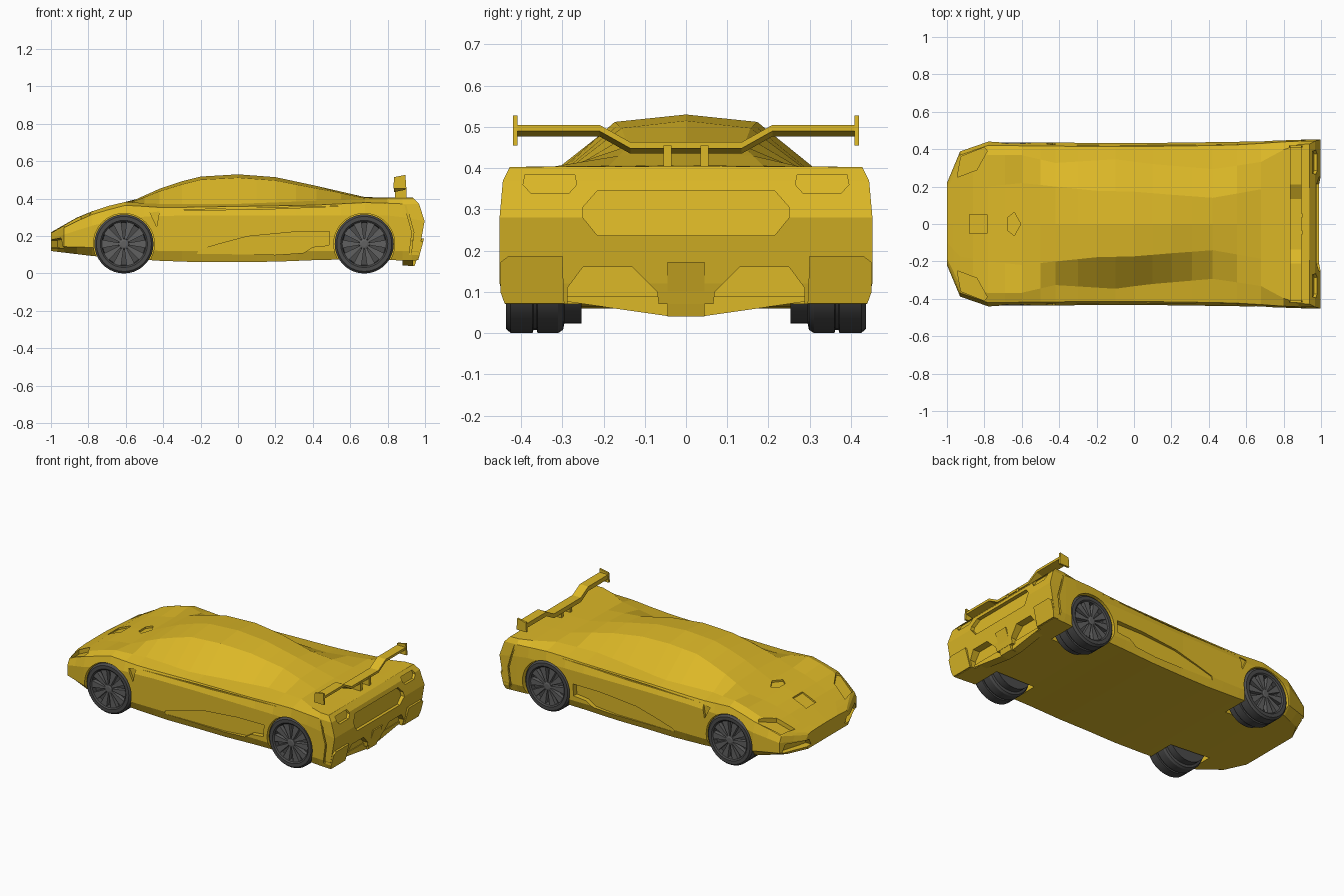
import bpy, bmesh, math
from mathutils import Matrix

if "Cube" in bpy.data.objects:
    bpy.data.objects.remove(bpy.data.objects["Cube"])


def material(name, rgb):
    m = bpy.data.materials.new(name)
    m.diffuse_color = (*rgb, 1)
    m.use_nodes = True
    m.node_tree.nodes["Principled BSDF"].inputs["Base Color"].default_value = m.diffuse_color
    return m


PAINT = material("paint", (0.72, 0.48, 0.02))
RUBBER = material("rubber", (0.07, 0.07, 0.07))
METAL = material("wheel_metal", (0.12, 0.12, 0.12))


def at(curve, x):
    """Piecewise linear lookup in a list of (position, value)."""
    if x <= curve[0][0]:
        return curve[0][1]
    for (a, p), (b, q) in zip(curve, curve[1:]):
        if x <= b:
            return p + (q - p) * (x - a) / (b - a)
    return curve[-1][1]


def finish(name, bm, mat):
    bmesh.ops.recalc_face_normals(bm, faces=bm.faces)
    mesh = bpy.data.meshes.new(name)
    bm.to_mesh(mesh)
    bm.free()
    mesh.materials.append(mat)
    ob = bpy.data.objects.new(name, mesh)
    bpy.context.collection.objects.link(ob)
    return ob


def prism(name, pts, near, far, axis, side=1, mat=PAINT):
    """Extrude an outline along an axis; near and far may be functions of (u, v)."""
    bm = bmesh.new()
    rows = []
    for d in (near, far):
        row = []
        for u, v in pts:
            w = d(u, v) if callable(d) else d
            x, y, z = {"x": (w, u, v), "y": (u, w, v), "z": (u, v, w)}[axis]
            row.append(bm.verts.new((x, y * side, z)))
        rows.append(row)
        bm.faces.new(row)
    n = len(pts)
    for i in range(n):
        j = (i + 1) % n
        bm.faces.new((rows[0][i], rows[0][j], rows[1][j], rows[1][i]))
    return finish(name, bm, mat)


def rect(a, b, c, d):
    return [(a, c), (b, c), (b, d), (a, d)]


# Body shape curves along the length
WIDTH = [(-1, .22), (-.93, .388), (-.78, .44), (-.4, .435), (0, .432), (.6, .44), (.93, .452)]
FLOOR = [(-1, .12), (-.75, .09), (-.42, .068), (-.2, .06), (.2, .063), (.5, .075), (.9, .07)]
FLOOR_INSET = [(-1, .02), (-.93, .07), (-.8, .05), (-.69, .025), (.8, .02), (.95, .014)]
LOWER = [(-1, .145), (-.8, .14), (-.4, .12), (1, .12)]
WAIST = [(-1, .185), (-.8, .25), (-.6, .30), (-.3, .31), (.85, .31), (.95, .28)]
SHOULDER = [(-1, .208), (-.86, .28), (-.78, .315), (-.61, .365), (-.4, .352), (.4, .365), (.7, .38), (.93, .37)]
SHOULDER_INSET = [(-1, .02), (.5, .018), (.8, .008)]
FENDER = [(-1, .215), (-.86, .297), (-.75, .345), (-.61, .384), (-.45, .372), (0, .372), (.4, .388), (.7, .403), (.93, .403)]
FENDER_Y = [(-.6, .84), (-.42, .75), (-.1, .8), (.1, .74), (.42, .67), (.68, .75), (.85, .945)]
TOP = [(-1, .22), (-.86, .30), (-.75, .345), (-.6, .372), (-.37, .475), (-.2, .518), (0, .53),
       (.2, .515), (.42, .468), (.68, .408), (.93, .405)]
ROOF_Y = [(-.8, .45), (-.6, .5), (-.42, .46), (-.2, .41), (0, .40), (.2, .36), (.42, .32), (.68, .42), (1, .45)]
ROOF_DROP = [(-1, .001), (-.6, .003), (-.37, .016), (0, .018), (.2, .018), (.42, .014), (.68, .002), (1, .001)]
TAIL = [(.04, .94), (.07, .955), (.13, .972), (.2, .99), (.27, 1), (.31, .99), (.39, .962), (.405, .935)]
STATIONS = [-1, -.965, -.93, -.86, -.78, -.69, -.6, -.5, -.42, -.3, -.2, -.1, 0, .1, .2, .31, .42, .55, .68, .8, .88, .95]


def section(x):
    w, top = at(WIDTH, x), at(TOP, x)
    return [(w - at(FLOOR_INSET, x), at(FLOOR, x)), (w, at(LOWER, x)), (w, at(WAIST, x)),
            (w - at(SHOULDER_INSET, x), at(SHOULDER, x)), (w * at(FENDER_Y, x), at(FENDER, x)),
            (w * at(ROOF_Y, x), top - at(ROOF_DROP, x)), (0, top)]


bm = bmesh.new()
rings = []
for x in STATIONS:
    half = section(x)
    full = half + [(-y, z) for y, z in half[-2::-1]]
    rings.append([bm.verts.new((at(TAIL, z) if x == STATIONS[-1] else x, y, z)) for y, z in full])
n = len(rings[0])
for a, b in zip(rings, rings[1:]):
    for i in range(n):
        j = (i + 1) % n
        bm.faces.new((a[i], a[j], b[j], b[i]))
for r in (rings[0], rings[-1]):
    for k in range(5):
        bm.faces.new((r[k], r[k + 1], r[n - 2 - k], r[n - 1 - k]))
    bm.faces.new((r[5], r[6], r[7]))
body = finish("body", bm, PAINT)

# Cutters for arches, lamps, vents and intakes
WHEELS_X = (-.61, .675)
cutters = []


def cut(*args, **kw):
    cutters.append(prism("cutter", *args, **kw))


def below(curve, depth):
    return lambda x, y: at(curve, x) - depth


def tail(offset):
    return lambda y, z: at(TAIL, z) + offset


for s in (1, -1):
    for cx in WHEELS_X:
        arch = [(cx + .163 * math.cos(t * math.pi / 20), .158 + .163 * math.sin(t * math.pi / 20)) for t in range(40)]
        cut(arch, .24, .6, "y", s)
    # side scoop, deepening rearwards
    cut([(-.22, .105), (-.21, .125), (-.1, .158), (.05, .198), (.3, .222), (.49, .225), (.485, .15), (.40, .142),
         (.35, .11), (.2, .10)], lambda x, z: .427 - .022 * (x + .22) / .7, .6, "y", s)
    # fender vent, waist groove and rear bumper seam
    cut([(-.47, .325), (-.42, .332), (-.435, .25)], .42, .6, "y", s)
    cut([(-.40, .338), (.1, .342), (.6, .362), (.1, .35)], .41, .6, "y", s)
    cut([(.89, .365), (.90, .365), (.94, .22), (.925, .1), (.915, .1), (.93, .22)], .44, .6, "y", s)
    # headlamp and corner intake
    cut([(-.945, .25), (-.925, .36), (-.80, .41), (-.785, .39), (-.84, .29)], below(FENDER, .026), .6, "z", s)
    cut([(.17, .138), (.375, .135), (.35, .19), (.19, .177)],
        lambda y, z: -.965 + .42 * max(0, y - .22), -1.1, "x", s)
    # tail lamp and diffuser tunnel
    cut([(.265, .36), (.285, .338), (.375, .338), (.395, .36), (.39, .385), (.27, .385)], tail(-.018), 1.1, "x", s)
    cut([(.06, .02), (.07, .1), (.13, .16), (.25, .16), (.287, .11), (.287, .02)], .93, 1.1, "x", s)
# rear grille and bonnet hatches
cut([(-.25, .28), (-.215, .237), (.215, .237), (.25, .28), (.25, .305), (.215, .345), (-.215, .345), (-.25, .305)],
    tail(-.025), 1.1, "x")
cut(rect(-.88, -.785, -.05, .05), below(TOP, .01), .6, "z")
cut([(-.675, -.035), (-.675, .035), (-.64, .062), (-.605, 0), (-.64, -.062)], below(TOP, .012), .6, "z")

bpy.context.view_layer.objects.active = body
for c in cutters:
    c.hide_render = True
    mod = body.modifiers.new("cut", "BOOLEAN")
    mod.operation, mod.solver, mod.object = "DIFFERENCE", "EXACT", c
    bpy.ops.object.modifier_apply(modifier=mod.name)
    bpy.data.objects.remove(c)

# Diffuser wedge and centre fin
prism("diffuser", [(-.3, .09), (-.3, .078), (-.05, .042), (.05, .042), (.3, .078), (.3, .09)], .88, .935, "x")
prism("diffuser_fin", rect(-.045, .045, .04, .172), .91, tail(.004), "x")

# Rear spoiler, thicker underside at its leading edge
half = [(.41, .505), (.21, .505), (.135, .463)]
lower = [(y, z - .028) for y, z in half]
outline = half + [(-y, z) for y, z in half[::-1]] + [(-y, z) for y, z in lower] + lower[::-1]
blade = prism("spoiler_blade", outline, .835, .895, "x")
for v in blade.data.vertices[18:]:
    v.co.z += .013

for s in (1, -1):
    prism("spoiler_end_plate", [(.83, .455), (.9, .455), (.895, .527), (.835, .515)], .408, .42, "y", s)
    prism("spoiler_strut", rect(.84, .9, .39, .455), .035, .055, "y", s)
    prism("rear_corner_pod", [(.295, .072), (.44, .072), (.45, .1), (.45, .172), (.43, .187), (.30, .187)],
          .93, tail(.008), "x", s)


# Wheels: turned tyre, dished rim and ten spokes
def lathe(name, profile, mat, segs=36):
    bm = bmesh.new()
    rows = [[bm.verts.new((r * math.cos(t), y, r * math.sin(t)))
             for t in (2 * math.pi * i / segs for i in range(segs))] for y, r in profile]
    for a, b in zip(rows, rows[1:]):
        for i in range(segs):
            j = (i + 1) % segs
            bm.faces.new((a[i], a[j], b[j], b[i]))
    bm.faces.new(rows[0])
    bm.faces.new(rows[-1])
    return finish(name, bm, mat)


TYRE = [(.253, .135), (.295, .135), (.298, .15), (.31, .158), (.36, .158), (.362, .15), (.37, .15), (.372, .158),
        (.425, .158), (.437, .147), (.437, .126), (.43, .118), (.405, .114)]
for s in (1, -1):
    for cx in WHEELS_X:
        parts = [lathe("wheel_tyre", [(y * s, r) for y, r in TYRE], RUBBER),
                 lathe("wheel_hub", [(.40 * s, .03), (.432 * s, .026), (.435 * s, .016)], METAL)]
        for i in range(10):
            spoke = prism("wheel_spoke", [(.02, -.005), (.118, -.022), (.118, .022), (.02, .005)],
                          0, 0.026, "z", mat=METAL)
            turn = Matrix.Rotation(math.radians(36 * i), 4, "Y") @ Matrix.Rotation(math.radians(-90 * s), 4, "X")
            spoke.data.transform(Matrix.Translation((0, .404 * s, 0)) @ turn)
            parts.append(spoke)
        for p in parts:
            p.location = (cx, 0, .158)
        bpy.ops.object.select_all(action="DESELECT")
        parts[0].select_set(True)
        bpy.context.view_layer.objects.active = parts[0]
        bpy.ops.object.shade_smooth_by_angle(angle=math.radians(25))
